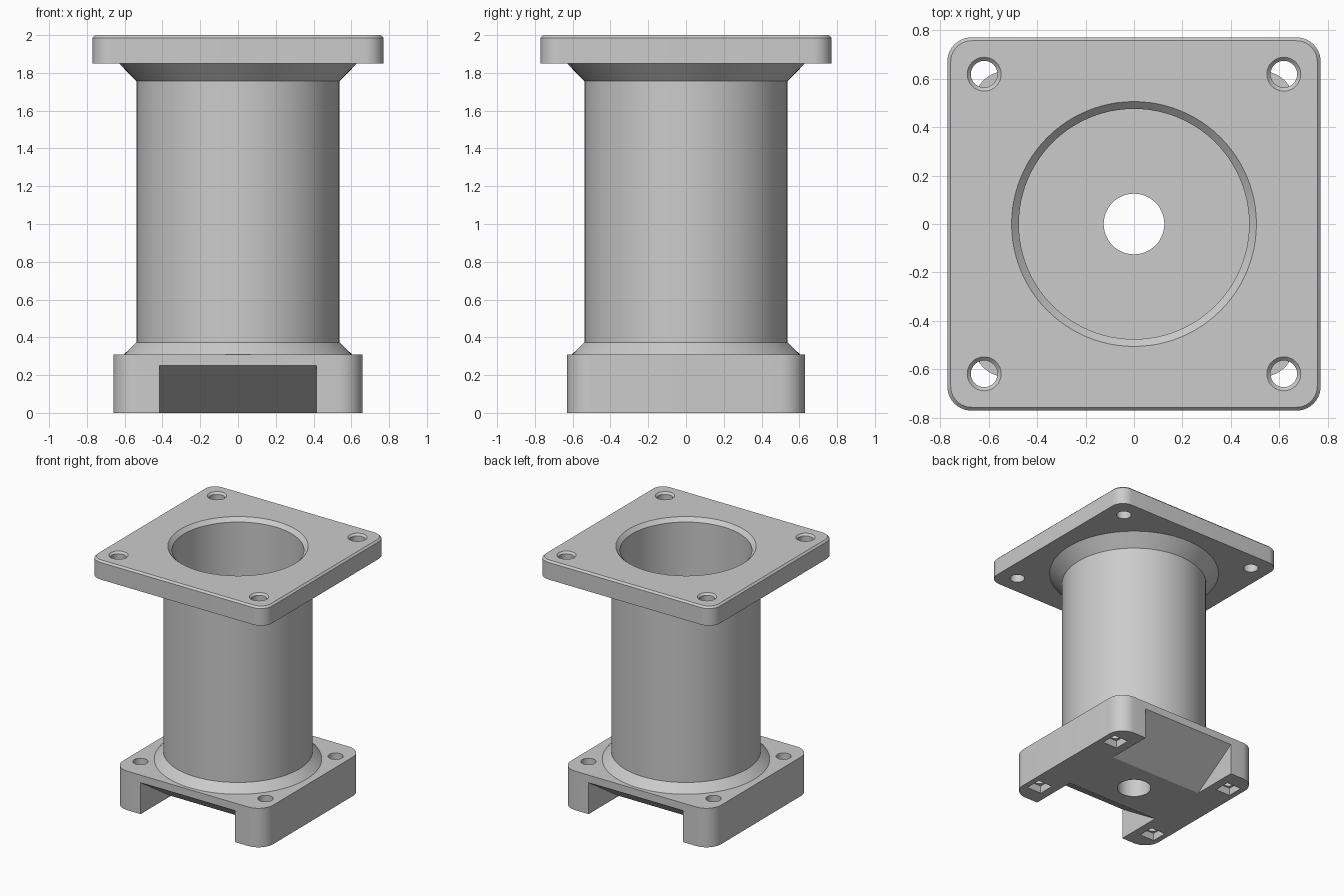
import bpy, bmesh, math
from mathutils import Vector

if "Cube" in bpy.data.objects:
    bpy.data.objects.remove(bpy.data.objects["Cube"], do_unlink=True)

grey = bpy.data.materials.new("mid_grey")
grey.use_nodes = True
COLOR = (0.6, 0.6, 0.6, 1)
grey.diffuse_color = COLOR
grey.node_tree.nodes["Principled BSDF"].inputs["Base Color"].default_value = COLOR


def finish(bm, name):
    bmesh.ops.recalc_face_normals(bm, faces=bm.faces)
    mesh = bpy.data.meshes.new(name)
    bm.to_mesh(mesh)
    bm.free()
    ob = bpy.data.objects.new(name, mesh)
    bpy.context.collection.objects.link(ob)
    mesh.materials.append(grey)
    return ob


def lathe(name, profile, at=(0, 0), steps=96):
    """Revolve a closed (radius, z) outline about a vertical axis."""
    bm = bmesh.new()
    verts = [bm.verts.new((r, 0, z)) for r, z in profile]
    edges = [bm.edges.new((v, verts[i - 1])) for i, v in enumerate(verts)]
    bmesh.ops.spin(bm, geom=verts + edges, cent=(0, 0, 0), axis=(0, 0, 1),
                   angle=math.tau, steps=steps, use_merge=False)
    bmesh.ops.remove_doubles(bm, verts=bm.verts, dist=1e-5)
    bmesh.ops.dissolve_degenerate(bm, edges=bm.edges, dist=1e-5)
    bmesh.ops.translate(bm, verts=bm.verts, vec=(*at, 0))
    return finish(bm, name)


def plate(name, hx, hy, z0, z1, radius=0, chamfer=0):
    """Box with rounded upright corners and an optional chamfered top rim."""
    bm = bmesh.new()
    bmesh.ops.create_cube(bm, size=1)
    for v in bm.verts:
        v.co = Vector((v.co.x * 2 * hx, v.co.y * 2 * hy, z1 if v.co.z > 0 else z0))
    if radius:
        upright = [e for e in bm.edges
                   if abs(e.verts[0].co.z - e.verts[1].co.z) > 0.01]
        bmesh.ops.bevel(bm, geom=upright, offset=radius, segments=10,
                        profile=0.5, affect='EDGES')
    if chamfer:
        rim = [e for e in bm.edges if all(v.co.z > z1 - 1e-4 for v in e.verts)]
        bmesh.ops.bevel(bm, geom=rim, offset=chamfer, segments=1, affect='EDGES')
    return finish(bm, name)


def drill(name, r, z0, z1, at=(0, 0), rim=0, depth=0, steps=32):
    """Cylindrical cutter, flared by rim over the given depth below z1."""
    top = [(r, z1 - depth), (r + rim, z1), (r + rim, z1 + 0.1)] if rim else [(r, z1)]
    return lathe(name, [(0, z0), (r, z0)] + top + [(0, top[-1][1])], at, steps)


def wedge(name, side):
    """Ramp-shaped cutter rising from the underside to an end face."""
    slope = 0.25 / 0.38
    outline = [(0.25, 0), (0.73, 0.48 * slope), (0.73, -0.1), (0.25, -0.1)]
    bm = bmesh.new()
    face = bm.faces.new([bm.verts.new((-0.415, side * y, z)) for y, z in outline])
    ext = bmesh.ops.extrude_face_region(bm, geom=[face])
    moved = [g for g in ext["geom"] if isinstance(g, bmesh.types.BMVert)]
    bmesh.ops.translate(bm, verts=moved, vec=(0.83, 0, 0))
    return finish(bm, name)


def cut(ob, cutters):
    bpy.context.view_layer.objects.active = ob
    for c in cutters:
        mod = ob.modifiers.new("cut", 'BOOLEAN')
        mod.operation = 'DIFFERENCE'
        mod.solver = 'EXACT'
        mod.object = c
        bpy.ops.object.modifier_apply(modifier=mod.name)
        bpy.data.objects.remove(c, do_unlink=True)


corners = [(sx, sy) for sx in (-1, 1) for sy in (-1, 1)]

# Hollow barrel with flared ends and a floor pierced at the centre
barrel = lathe("barrel", [(0.125, 0.31), (0.603, 0.31), (0.538, 0.373),
                          (0.538, 1.757), (0.63, 1.85), (0.475, 1.85),
                          (0.475, 0.34), (0.125, 0.34)])

# Top flange with chamfered bore and countersunk corner holes
flange = plate("top_flange", 0.77, 0.77, 1.85, 2.0, 0.1, 0.014)
cut(flange, [drill("bore", 0.475, 1.7, 2.0, rim=0.03, depth=0.03, steps=96)]
    + [drill("bolt", 0.055, 1.7, 2.0, (0.618 * sx, 0.618 * sy), 0.015, 0.015)
       for sx, sy in corners])

# Base block with ramped end notches, bolt holes and square nut pockets
base = plate("base_block", 0.66, 0.63, 0, 0.31, 0.13)
cutters = [wedge("front_ramp", -1), wedge("back_ramp", 1),
           drill("drain", 0.125, -0.1, 0.4, steps=96)]
for sx, sy in corners:
    x, y = 0.55 * sx, 0.44 * sy
    cutters.append(drill("bolt", 0.055, -0.1, 0.4, (x, y)))
    pocket = plate("pocket", 0.065, 0.065, -0.1, 0.06)
    pocket.data.transform(pocket.matrix_world.Translation((x, y, 0)))
    cutters.append(pocket)
cut(base, cutters)

# Smooth curved walls, keep machined edges crisp
bpy.ops.object.select_all(action='DESELECT')
for ob in (barrel, flange, base):
    ob.select_set(True)
bpy.context.view_layer.objects.active = barrel
bpy.ops.object.shade_smooth_by_angle(angle=math.radians(30))
